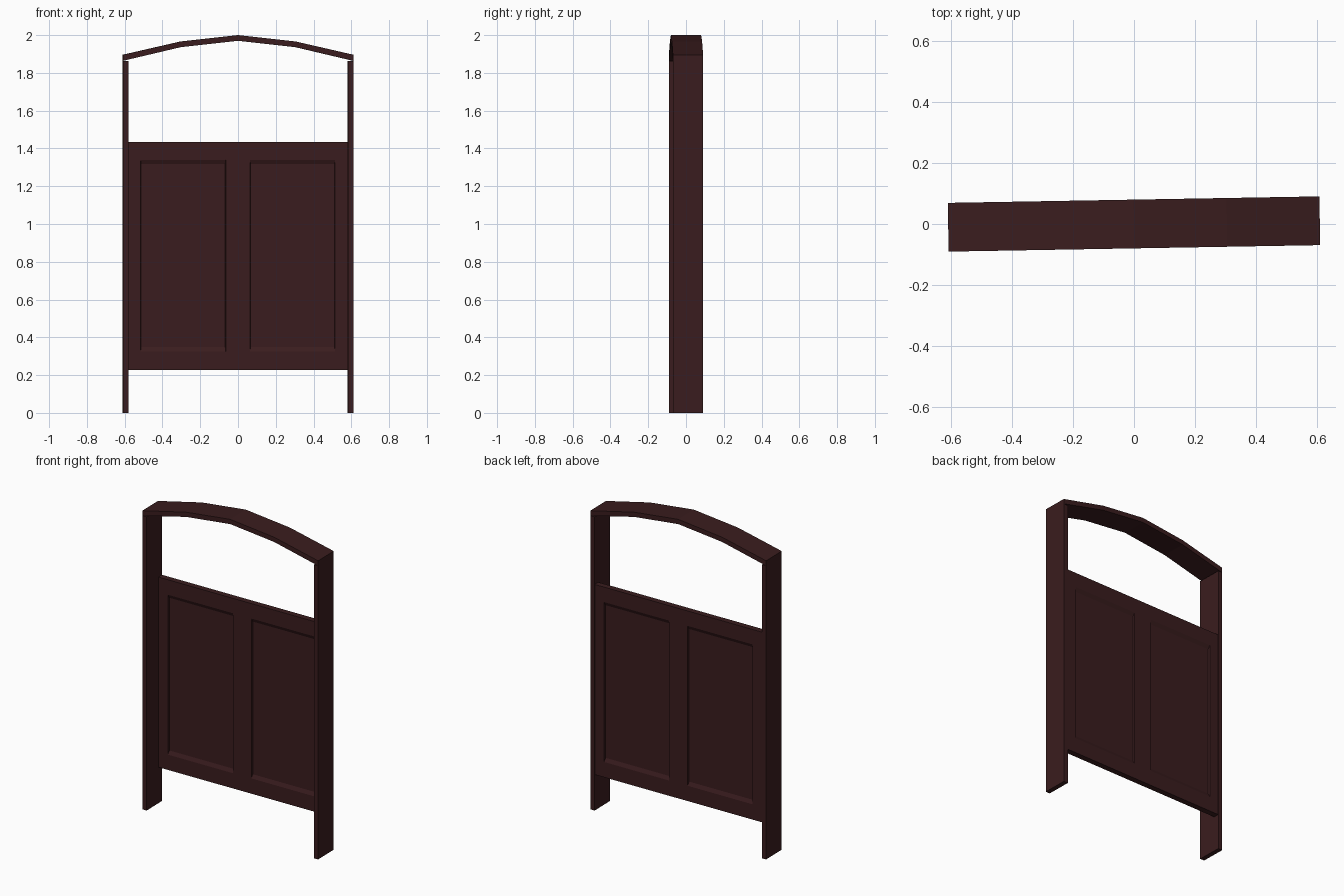
import bpy, bmesh, math
from mathutils import Matrix, Vector

if "Cube" in bpy.data.objects:
    bpy.data.objects.remove(bpy.data.objects["Cube"])

TURN = Matrix.Rotation(math.radians(1.0), 4, 'Z')   # slight swing of the whole model
HALF_DEPTH = 0.08

wood = bpy.data.materials.new("dark_wood")
wood.diffuse_color = (0.042, 0.012, 0.013, 1)
wood.use_nodes = True
wood.node_tree.nodes["Principled BSDF"].inputs["Base Color"].default_value = wood.diffuse_color


def finish(name, bm):
    bmesh.ops.transform(bm, matrix=TURN, verts=bm.verts)
    bmesh.ops.recalc_face_normals(bm, faces=bm.faces)
    mesh = bpy.data.meshes.new(name)
    bm.to_mesh(mesh)
    bm.free()
    mesh.materials.append(wood)
    obj = bpy.data.objects.new(name, mesh)
    bpy.context.collection.objects.link(obj)


def box(x0, x1, y0, y1, z0, z1):
    bm = bmesh.new()
    bmesh.ops.create_cube(bm, size=1)
    for v in bm.verts:
        v.co = (x1 if v.co.x > 0 else x0, y1 if v.co.y > 0 else y0, z1 if v.co.z > 0 else z0)
    return bm


# Side posts
for side, s in (("left", -1), ("right", 1)):
    xs = sorted((s * 0.58, s * 0.61))
    finish(side + "_post", box(*xs, -HALF_DEPTH, HALF_DEPTH, 0, 1.864))

# Arched top rail: front profile sections lofted across the width
bm = bmesh.new()
rings = []
for x, lo, hi in ((-0.61, 1.864, 1.896), (-0.305, 1.936, 1.966), (0, 1.97, 2.0),
                  (0.305, 1.936, 1.966), (0.61, 1.864, 1.896)):
    rings.append([bm.verts.new((x, y, z)) for y, z in
                  ((-HALF_DEPTH, lo), (HALF_DEPTH, lo), (HALF_DEPTH, hi), (-HALF_DEPTH, hi))])
for a, b in zip(rings, rings[1:]):
    for i in range(4):
        j = (i + 1) % 4
        bm.faces.new((a[i], a[j], b[j], b[i]))
bm.faces.new(rings[0])
bm.faces.new(rings[-1])
finish("arched_rail", bm)

# Door slab at the rear of the frame, with two recessed panels on each face
bm = box(-0.58, 0.58, 0.042, 0.079, 0.228, 1.435)
cuts = [((x, 0, 0), (1, 0, 0)) for x in (-0.515, -0.064, 0.064, 0.515)]
cuts += [((0, 0, z), (0, 0, 1)) for z in (0.325, 1.34)]
for co, no in cuts:
    bmesh.ops.bisect_plane(bm, geom=bm.verts[:] + bm.edges[:] + bm.faces[:],
                           plane_co=Vector(co), plane_no=Vector(no))
bm.normal_update()
panels = []
for f in bm.faces:
    c = f.calc_center_median()
    if abs(f.normal.y) > 0.9 and 0.064 < abs(c.x) < 0.515 and 0.325 < c.z < 1.34:
        panels.append(f)
bmesh.ops.inset_individual(bm, faces=panels, thickness=0.004, depth=-0.011)
# Slope the upper and lower edges of each recess
for f in panels:
    mid = f.calc_center_median().z
    for v in f.verts:
        v.co.z += 0.02 if v.co.z < mid else -0.02
finish("door", bm)
